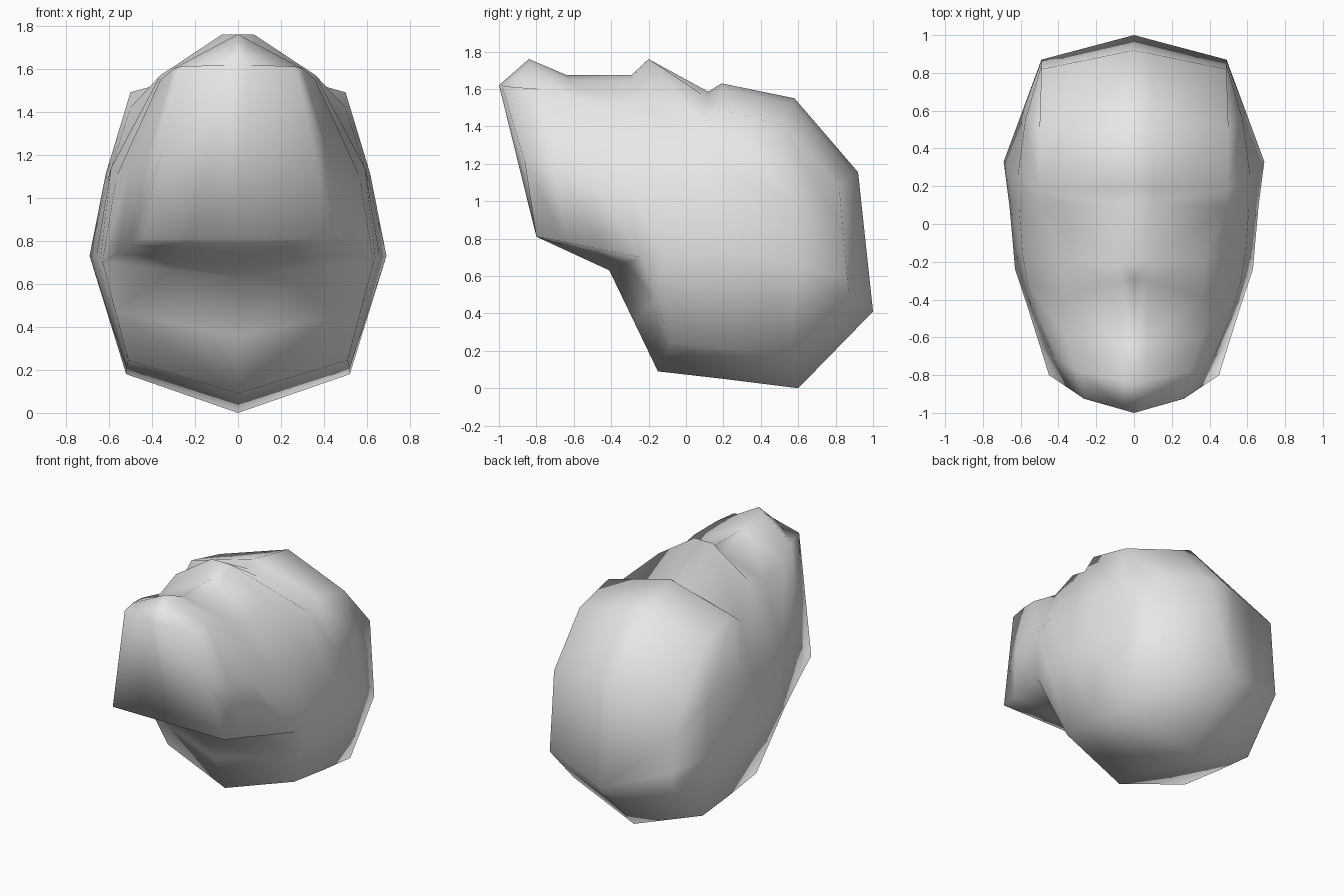
import bpy
import bmesh
from mathutils import Vector

default_cube = bpy.data.objects.get("Cube")
if default_cube:
    bpy.data.objects.remove(default_cube, do_unlink=True)


def make_material(name, colour):
    material = bpy.data.materials.new(name)
    material.use_nodes = True
    material.diffuse_color = colour
    shader = material.node_tree.nodes["Principled BSDF"]
    shader.inputs["Base Color"].default_value = colour
    return material


def centre_line(pairs):
    return [Vector((0, y, z)) for y, z in pairs]


# Lengthwise lines of the left half, from the snout tip to the back of the skull
crown = centre_line([(-1, 1.62), (-.84, 1.76), (-.64, 1.675), (-.29, 1.675),
                     (-.2, 1.76), (.12, 1.585), (.19, 1.63), (.58, 1.55), (.92, 1.155)])
keel = centre_line([(-.8, .81), (-.67, .75), (-.54, .69), (-.41, .63),
                    (-.28, .36), (-.15, .09), (.2, .05), (.6, 0), (1, .41)])
shoulder = [Vector(p) for p in (
    (.265, -.925, 1.61), (.3, -.78, 1.6), (.36, -.6, 1.55), (.36, -.38, 1.5),
    (.36, -.2, 1.57), (.5, .09, 1.42), (.5, .18, 1.49), (.5, .51, 1.41), (.49, .82, 1.07))]
jaw = [Vector(p) for p in (
    (.45, -.8, .81), (.5, -.64, .78), (.56, -.45, .74), (.63, -.24, .7),
    (.64, -.12, .71), (.66, .1, .72), (.69, .33, .73), (.59, .6, .65), (.49, .86, .6))]

# Underside line: halfway under the snout, explicit under the skull
belly = [j.lerp(k, .5) for j, k in zip(jaw[:4], keel)]
belly += [Vector(p) for p in (
    (.57, -.16, .47), (.51, -.08, .245), (.52, .25, .21), (.52, .55, .18), (.49, .87, .5))]

# Ridge beside the crown, level with it at the brow
ridge = [c.lerp(s, .2) for c, s in zip(crown, shoulder)]
brow = max(range(3, 6), key=lambda i: crown[i].z)
ridge[brow].z = crown[brow].z

# Cheek line: midway between shoulder and jaw, swelling outward
swell = [0, .02, .04, .07, .09, .03, .02, .03, 0]
cheek = [s.lerp(j, .5) + Vector((w, 0, 0)) for s, j, w in zip(shoulder, jaw, swell)]

# Skin the lines, close both ends, then mirror across the middle
lines = [crown, ridge, shoulder, cheek, jaw, belly, keel]
bm = bmesh.new()
for side in (1, -1):
    grid = [[bm.verts.new((p.x * side, p.y, p.z)) for p in line] for line in lines]
    for upper, lower in zip(grid, grid[1:]):
        for i in range(len(upper) - 1):
            bm.faces.new((upper[i], upper[i + 1], lower[i + 1], lower[i]))
    for end in (0, -1):
        bm.faces.new([line[end] for line in grid])
bmesh.ops.remove_doubles(bm, verts=bm.verts, dist=.001)
bmesh.ops.recalc_face_normals(bm, faces=bm.faces)

mesh = bpy.data.meshes.new("head")
bm.to_mesh(mesh)
bm.free()
for polygon in mesh.polygons:
    polygon.use_smooth = True
mesh.materials.append(make_material("light grey", (.8, .8, .8, 1)))
head = bpy.data.objects.new("head", mesh)
bpy.context.collection.objects.link(head)
